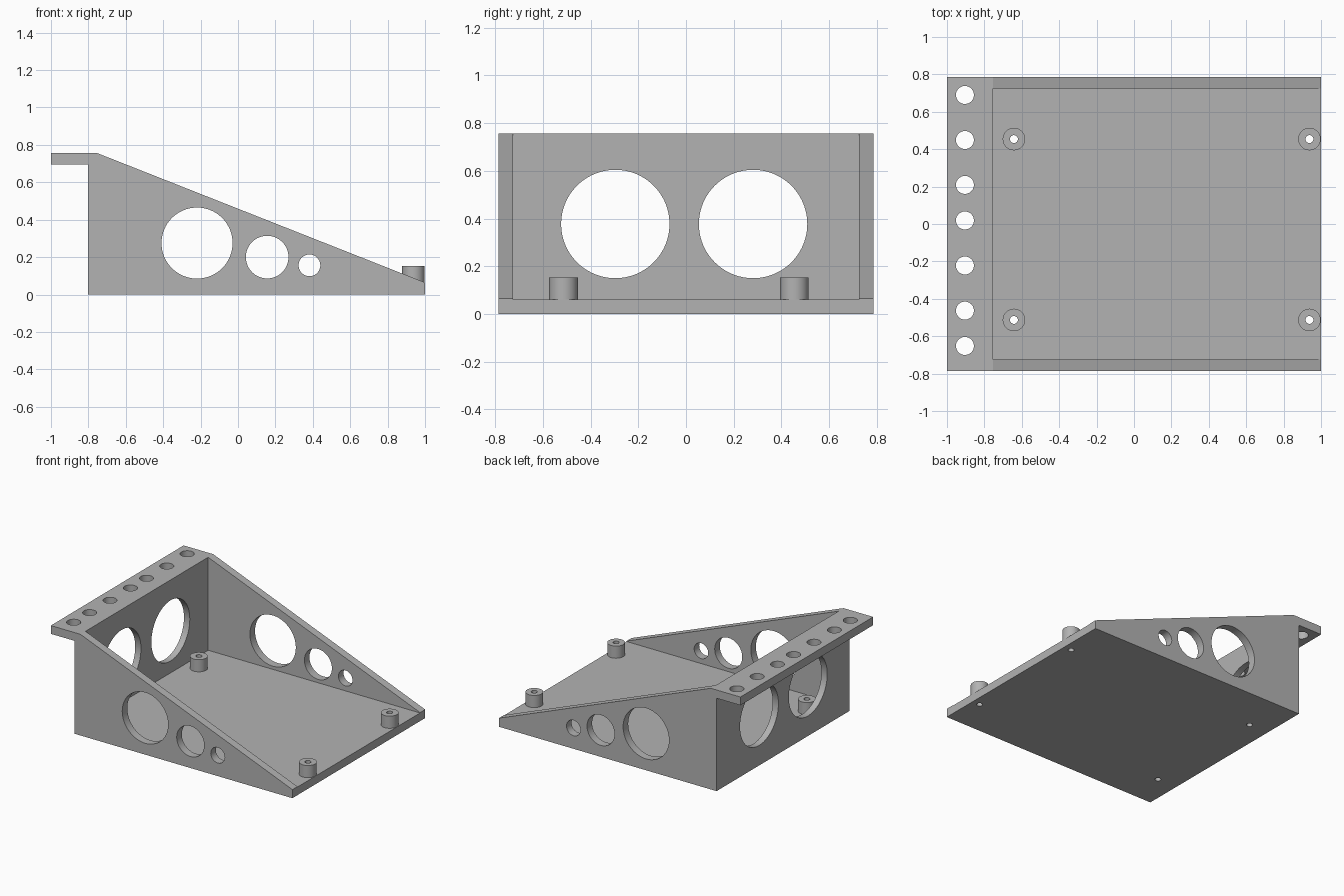
import bpy
import bmesh
import math
from mathutils import Matrix, Vector

cube = bpy.data.objects.get("Cube")
if cube:
    bpy.data.objects.remove(cube, do_unlink=True)

HALF_WIDTH, WALL = 0.785, 0.06
FLOOR, TOP = 0.061, 0.757
POSTS = [(x, y) for x in (-0.642, 0.938) for y in (-0.513, 0.454)]

grey = bpy.data.materials.new("plain grey")
grey.use_nodes = True
grey.diffuse_color = (0.45, 0.45, 0.45, 1)
grey.node_tree.nodes["Principled BSDF"].inputs["Base Color"].default_value = (0.45, 0.45, 0.45, 1)


def finish(bm, name):
    """Turn a bmesh into a scene object."""
    bmesh.ops.recalc_face_normals(bm, faces=bm.faces)
    mesh = bpy.data.meshes.new(name)
    bm.to_mesh(mesh)
    bm.free()
    mesh.materials.append(grey)
    obj = bpy.data.objects.new(name, mesh)
    bpy.context.collection.objects.link(obj)
    return obj


def cylinder(bm, start, end, radius, sides=64):
    a, b = Vector(start), Vector(end)
    turn = (b - a).to_track_quat("Z", "Y").to_matrix().to_4x4()
    bmesh.ops.create_cone(bm, cap_ends=True, segments=sides, radius1=radius, radius2=radius,
                          depth=(b - a).length, matrix=Matrix.Translation((a + b) / 2) @ turn)


def combine(target, tool, operation):
    """Apply a boolean and discard the tool."""
    tool.hide_render = True
    mod = target.modifiers.new(operation, "BOOLEAN")
    mod.operation, mod.solver, mod.object = operation, "EXACT", tool
    bpy.context.view_layer.objects.active = target
    bpy.ops.object.modifier_apply(modifier=mod.name)
    bpy.data.objects.remove(tool, do_unlink=True)


# Wedge body with overhanging ledge, extruded from its side profile
profile = [(-0.803, 0), (1, 0), (1, 0.064), (-0.755, TOP),
           (-1, TOP), (-1, 0.695), (-0.803, 0.695)]
bm = bmesh.new()
side = bm.faces.new([bm.verts.new((x, -HALF_WIDTH, z)) for x, z in profile])
pulled = bmesh.ops.extrude_face_region(bm, geom=[side])["geom"]
bmesh.ops.translate(bm, vec=(0, 2 * HALF_WIDTH, 0),
                    verts=[v for v in pulled if isinstance(v, bmesh.types.BMVert)])
tray = finish(bm, "sloped_tray")

# Open cavity leaving floor, side walls and rear wall
bm = bmesh.new()
bmesh.ops.create_cube(bm, size=1, matrix=Matrix.Translation((0.245, 0, FLOOR + 0.5))
                      @ Matrix.Diagonal((2, 2 * (HALF_WIDTH - WALL), 1, 1)))
combine(tray, finish(bm, "cavity_cutter"), "DIFFERENCE")

# Standoff posts
bm = bmesh.new()
for x, y in POSTS:
    cylinder(bm, (x, y, FLOOR - 0.03), (x, y, 0.152), 0.06)
combine(tray, finish(bm, "standoff_posts"), "UNION")

# All round holes
bm = bmesh.new()
for x, z, radius in [(-0.219, 0.275, 0.19), (0.156, 0.2, 0.114), (0.382, 0.156, 0.058)]:
    cylinder(bm, (x, -1, z), (x, 1, z), radius)
for y in (-0.296, 0.281):
    cylinder(bm, (-0.9, y, 0.377), (-0.7, y, 0.377), 0.227, 96)
for y in (0.69, 0.449, 0.209, 0.019, -0.222, -0.463, -0.652):
    cylinder(bm, (-0.904, y, 0.65), (-0.904, y, 0.8), 0.048)
for x, y in POSTS:
    cylinder(bm, (x, y, -0.1), (x, y, 0.3), 0.021, 32)
combine(tray, finish(bm, "hole_cutter"), "DIFFERENCE")

# Smooth the round surfaces, keep the edges crisp
bpy.ops.object.select_all(action="DESELECT")
tray.select_set(True)
bpy.context.view_layer.objects.active = tray
bpy.ops.object.shade_smooth_by_angle(angle=math.radians(20))
